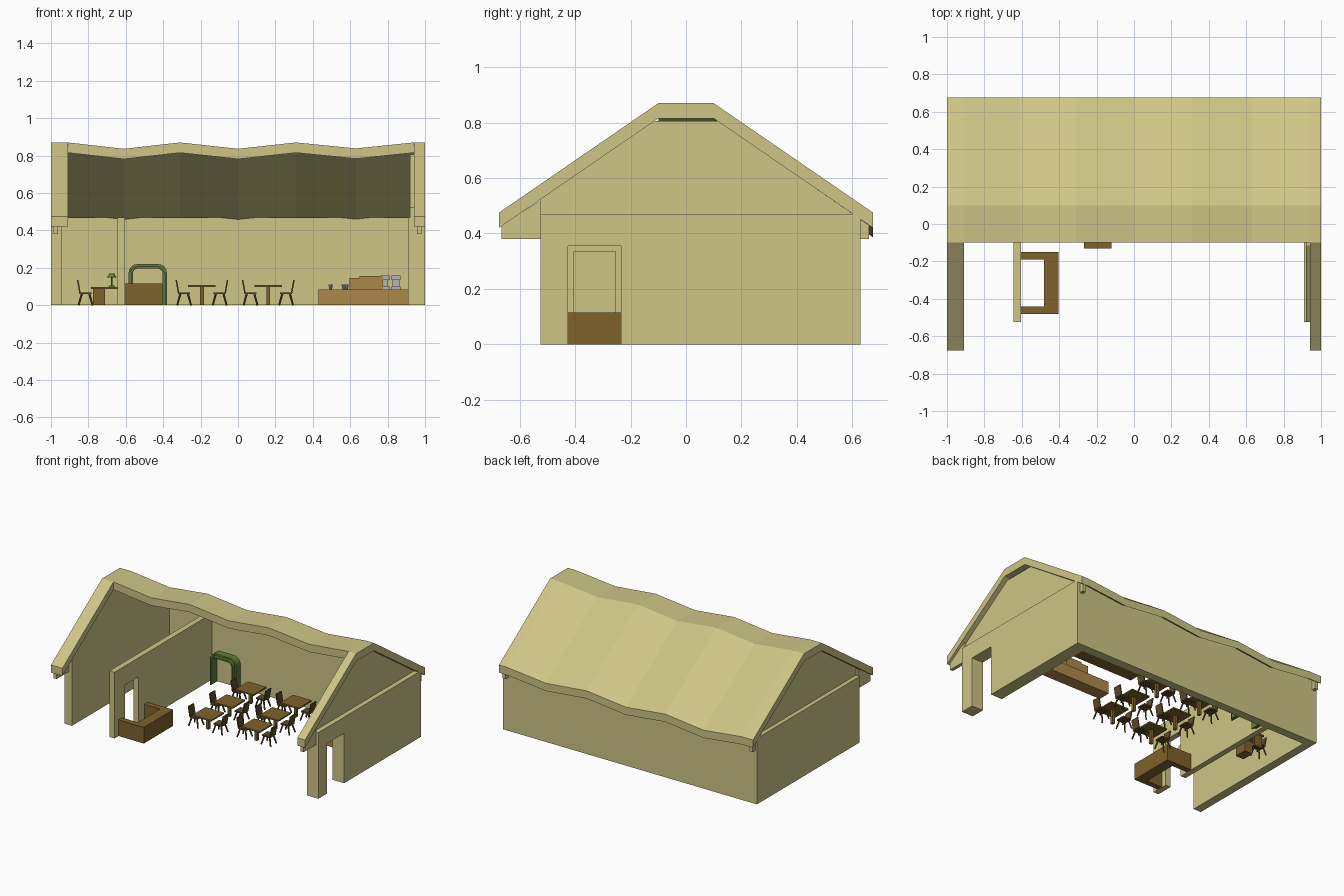
import bpy, bmesh, math
from mathutils import Vector

if "Cube" in bpy.data.objects:
    bpy.data.objects.remove(bpy.data.objects["Cube"])


def mat(name, r, g, b):
    m = bpy.data.materials.new(name)
    m.diffuse_color = (r, g, b, 1)
    m.use_nodes = True
    m.node_tree.nodes["Principled BSDF"].inputs["Base Color"].default_value = m.diffuse_color
    return m


CREAM = mat("cream", .62, .56, .24)
BROWN = mat("brown wood", .21, .125, .025)
DARK = mat("dark wood", .11, .07, .02)
ORANGE = mat("orange wood", .42, .25, .07)
GREEN = mat("green", .12, .2, .04)
STEEL = mat("steel", .45, .46, .48)


def loft(name, sections, m):
    """Closed solid through equal-length rings of points."""
    bm = bmesh.new()
    rings = [[bm.verts.new(p) for p in s] for s in sections]
    for a, b in zip(rings, rings[1:]):
        for i in range(len(a)):
            j = (i + 1) % len(a)
            bm.faces.new((a[i], a[j], b[j], b[i]))
    bm.faces.new(rings[0][::-1])
    bm.faces.new(rings[-1])
    bmesh.ops.recalc_face_normals(bm, faces=bm.faces)
    me = bpy.data.meshes.new(name)
    bm.to_mesh(me)
    bm.free()
    me.materials.append(m)
    ob = bpy.data.objects.new(name, me)
    bpy.context.collection.objects.link(ob)
    return ob


def box(name, x0, x1, y0, y1, z0, z1, m):
    return loft(name, [[(x0, y0, z), (x1, y0, z), (x1, y1, z), (x0, y1, z)] for z in (z0, z1)], m)


def slab(name, x0, x1, prof, m):
    """Extrude a y-z profile along x."""
    return loft(name, [[(x, y, z) for y, z in prof] for x in (x0, x1)], m)


def cone(name, p, q, r0, r1, m, n=8):
    """Tapered round bar from p to q."""
    p, q = Vector(p), Vector(q)
    d = (q - p).normalized()
    u = d.orthogonal().normalized()
    v = d.cross(u)
    angs = [2 * math.pi * i / n for i in range(n)]
    return loft(name, [[c + r * (math.cos(a) * u + math.sin(a) * v) for a in angs]
                       for c, r in ((p, r0), (q, r1))], m)


# Walls, two of them with doorways
def door_wall(name, x0, x1, yb, d0, d1, h):
    slab(name, x0, x1, [(-.525, 0), (d0, 0), (d0, h), (d1, h), (d1, 0),
                        (yb, 0), (yb, .47), (-.525, .47)], CREAM)


box("back_wall", -1, 1, .57, .63, 0, .47, CREAM)
box("left_wall", -1, -.94, -.525, .57, 0, .47, CREAM)
door_wall("right_wall", .91, 1, .57, -.425, -.235, .355)
door_wall("partition_wall", -.645, -.605, .57, -.405, -.255, .335)

# Recessed gables
GABLE = [(-.525, .47), (.602, .47), (.115, .805), (-.115, .805), (-.525, .523)]
slab("left_gable", -.97, -.94, GABLE, CREAM)
slab("right_gable", .92, .965, GABLE, CREAM)

# Wavy rear roof with flat ridge
WAVE = [(-1, 0), (-.91, 0), (-.61, -.034), (-.31, 0), (0, -.034), (.31, 0), (.63, -.032), (.94, 0), (1, 0)]
ROOF = [(-.1, .87), (.1, .87), (.675, .475), (.675, .42), (.1, .815), (-.1, .815)]
loft("rear_roof", [[(x, y, z + dz) for y, z in ROOF] for x, dz in WAVE], CREAM)

# Front roof end strips and eave corbels
for side, x0, x1 in (("left", -1, -.91), ("right", .94, 1)):
    slab(side + "_front_roof", x0, x1, [(-.1, .87), (-.1, .815), (-.675, .42), (-.675, .475)], CREAM)
    cx = -.975 if x0 < 0 else .97
    slab(side + "_front_corbel", cx - .012, cx + .012,
         [(-.665, .38), (-.525, .38), (-.525, .52), (-.665, .43)], CREAM)
    slab(side + "_back_corbel", cx - .012, cx + .012,
         [(.63, .38), (.66, .38), (.66, .43), (.63, .45)], CREAM)

# U-shaped reception counter against the partition
loft("reception_counter", [[(x, y, z) for x, y in
     [(-.605, -.48), (-.405, -.48), (-.405, -.15), (-.605, -.15),
      (-.605, -.19), (-.48, -.19), (-.48, -.44), (-.605, -.44)]] for z in (0, .115)], BROWN)


# Chair: s = +1 puts the backrest on the +x side
def chair(x, y, s):
    loft("chair_seat", [[(x + a * .032, y + b * .032, z) for a, b in
                         ((-1, -1), (1, -1), (1, 1), (-1, 1))] for z in (.059, .069)], DARK)
    slabs = []
    for yy in (y - .03, y + .03):
        slabs.append([(x + s * .026, yy, .066), (x + s * .034, yy, .066),
                      (x + s * .046, yy, .134), (x + s * .038, yy, .134)])
    loft("chair_back", slabs, DARK)
    for a in (-1, 1):
        for b in (-1, 1):
            cone("chair_leg", (x + a * .037, y + b * .033, 0), (x + a * .02, y + b * .02, .062),
                 .005, .006, DARK, 6)


# Dining tables, two columns of three, each with two chairs
for tx, rows in ((-.193, (-.058, .18, .42)), (.162, (-.02, .19, .42))):
    for ty in rows:
        box("table_top", tx - .073, tx + .073, ty - .072, ty + .072, .098, .108, BROWN)
        box("table_post", tx - .01, tx + .01, ty - .01, ty + .01, 0, .098, BROWN)
        for s in (-1, 1):
            chair(tx + s * .095, ty, s)

# Office desk, chair and lamp
box("desk_top", -.785, -.645, .16, .36, .086, .098, BROWN)
box("desk_drawers", -.775, -.71, .17, .26, 0, .086, BROWN)
box("desk_panel", -.775, -.71, .34, .355, 0, .086, BROWN)
chair(-.815, .27, -1)
cone("lamp_base", (-.675, .27, .098), (-.675, .27, .104), .018, .014, GREEN, 10)
cone("lamp_stem", (-.675, .27, .1), (-.675, .27, .15), .004, .004, GREEN, 6)
cone("lamp_shade", (-.675, .27, .147), (-.675, .27, .17), .026, .013, GREEN, 10)


# Rounded arch frames on the back wall
def arch(name, w, h, r, t, y0, y1):
    def ring(w, h, r):
        pts = [(w, 0)]
        pts += [(w - r + r * math.cos(a), h - r + r * math.sin(a))
                for a in [math.pi / 8 * i for i in range(5)]]
        return pts + [(-x, z) for x, z in reversed(pts)]
    out = ring(w, h, r) + ring(w - t, h - t, r - t)[::-1]
    loft(name, [[(-.4825 + x, y, z) for x, z in out] for y in (y0, y1)], GREEN)


arch("outer_arch", .103, .22, .05, .012, .52, .57)
arch("inner_arch", .09, .207, .04, .01, .5, .57)

# Bar: front counter, end return and back counter
box("bar_front", .43, .91, .17, .26, 0, .085, ORANGE)
box("bar_back", .43, .91, .48, .57, 0, .085, BROWN)
box("pastry_case", .65, .775, .18, .25, .085, .155, ORANGE)
box("bar_cabinet", .595, .66, .18, .25, .085, .145, ORANGE)
for x in (.495, .565, .58):
    cone("cup", (x, .215, .085), (x, .215, .11), .007, .012, STEEL, 10)
for x in (.785, .845):
    box("machine_base", x - .024, x + .024, .185, .245, .085, .1, STEEL)
    box("machine_body", x - .018, x + .018, .215, .245, .1, .14, STEEL)
    box("machine_top", x - .024, x + .024, .185, .245, .135, .158, STEEL)
